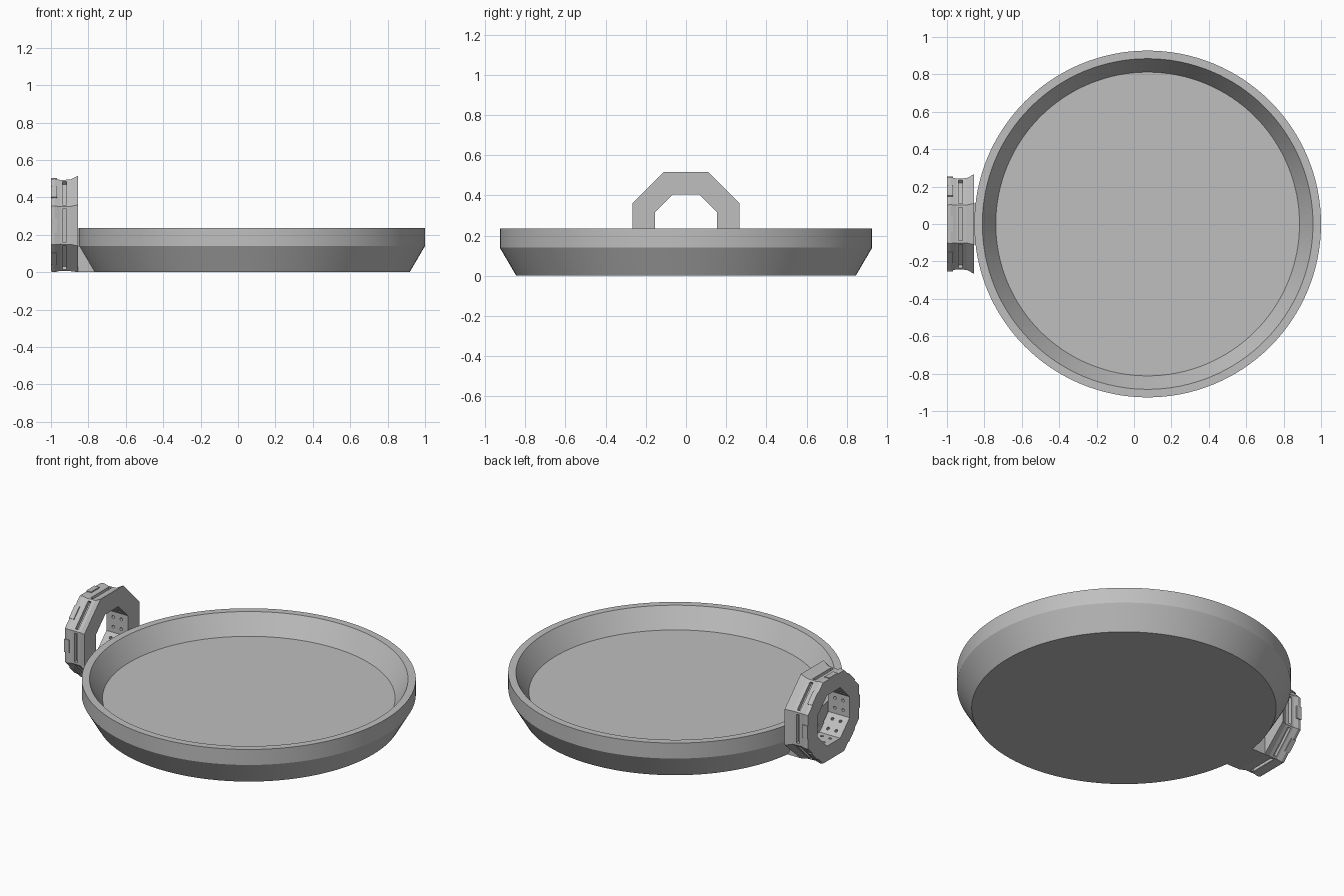
import bpy, bmesh, math
from mathutils import Matrix, Vector

if "Cube" in bpy.data.objects:
    bpy.data.objects.remove(bpy.data.objects["Cube"])

grey = bpy.data.materials.new("light_grey")
grey.use_nodes = True
grey.diffuse_color = (0.52, 0.52, 0.52, 1)
grey.node_tree.nodes["Principled BSDF"].inputs["Base Color"].default_value = grey.diffuse_color

RING_CENTRE = Matrix.Translation((0, 0, 0.25))
FACES = 8


def finish(bm, name):
    bmesh.ops.recalc_face_normals(bm, faces=bm.faces)
    mesh = bpy.data.meshes.new(name)
    bm.to_mesh(mesh)
    bm.free()
    mesh.materials.append(grey)
    obj = bpy.data.objects.new(name, mesh)
    bpy.context.collection.objects.link(obj)
    return obj


def select(obj):
    bpy.ops.object.select_all(action='DESELECT')
    obj.select_set(True)
    bpy.context.view_layer.objects.active = obj


def bridge(bm, a, b):
    n = len(a)
    for i in range(n):
        bm.faces.new((a[i], a[(i + 1) % n], b[(i + 1) % n], b[i]))


def box(bm, lo, hi, matrix=Matrix()):
    lo, hi = Vector(lo), Vector(hi)
    place = Matrix.Translation((lo + hi) / 2) @ Matrix.Diagonal((*(hi - lo), 1))
    bmesh.ops.create_cube(bm, size=1, matrix=matrix @ place)


def ring_sides():
    # frames whose z axis points out through each flat of the ring
    for i in range(FACES):
        yield RING_CENTRE @ Matrix.Rotation(math.tau * i / FACES, 4, 'X')


# Round tray: closed wall profile (radius, height) turned about z
bm = bmesh.new()
loops = []
for r, z in [(0.845, 0), (0.927, 0.14), (0.927, 0.235), (0.884, 0.235), (0.812, 0.117)]:
    loops.append([bm.verts.new((0.073 + r * math.cos(a), r * math.sin(a), z))
                  for a in (math.tau * i / 128 for i in range(128))])
for a, b in zip(loops, loops[1:]):
    bridge(bm, a, b)
bm.faces.new(loops[0])
bm.faces.new(loops[-1])
tray = finish(bm, "tray")
select(tray)
bpy.ops.object.shade_smooth_by_angle(angle=math.radians(20))

# Octagonal coupling ring: waisted outside, straight bore, flattened underneath
bm = bmesh.new()
loops = []
for x, apothem in [(-1, 0.247), (-0.98, 0.25), (-0.95, 0.243), (-0.895, 0.245),
                   (-0.855, 0.266), (-0.855, 0.155), (-1, 0.155)]:
    r = apothem / math.cos(math.pi / FACES)
    loop = []
    for i in range(FACES):
        a = math.tau * (i + 0.5) / FACES
        loop.append(bm.verts.new((x, r * math.cos(a), max(0, 0.25 + r * math.sin(a)))))
    loops.append(loop)
for a, b in zip(loops, loops[1:] + loops[:1]):
    bridge(bm, a, b)
ring = finish(bm, "coupling_ring")

# Slots on the outer flats and small pits in the bore
bm = bmesh.new()
for side in ring_sides():
    box(bm, (-0.938, -0.088, 0.222), (-0.918, 0.088, 0.3), side)
    for x in (-0.955, -0.9):
        for y in (-0.03, 0.03):
            bmesh.ops.create_cone(bm, cap_ends=True, segments=12, radius1=0.009,
                                  radius2=0.009, depth=0.04,
                                  matrix=side @ Matrix.Translation((x, y, 0.155)))
cutter = finish(bm, "ring_cutter")
cutter.hide_render = True
cut = ring.modifiers.new("slots", 'BOOLEAN')
cut.operation = 'DIFFERENCE'
cut.solver = 'EXACT'
cut.object = cutter
select(ring)
bpy.ops.object.modifier_apply(modifier=cut.name)
bpy.data.objects.remove(cutter)

# Raised latch tabs on the outer edge of each flat except the bottom one
bm = bmesh.new()
for i, side in enumerate(ring_sides()):
    if i != FACES // 2:
        box(bm, (-1, -0.04, 0.235), (-0.968, 0.04, 0.254), side)
finish(bm, "latch_tabs")

# Foot block joining the ring to the sloped tray wall
bm = bmesh.new()
box(bm, (-0.86, -0.11, 0), (-0.763, 0.11, 0.14))
foot = finish(bm, "joining_block")
